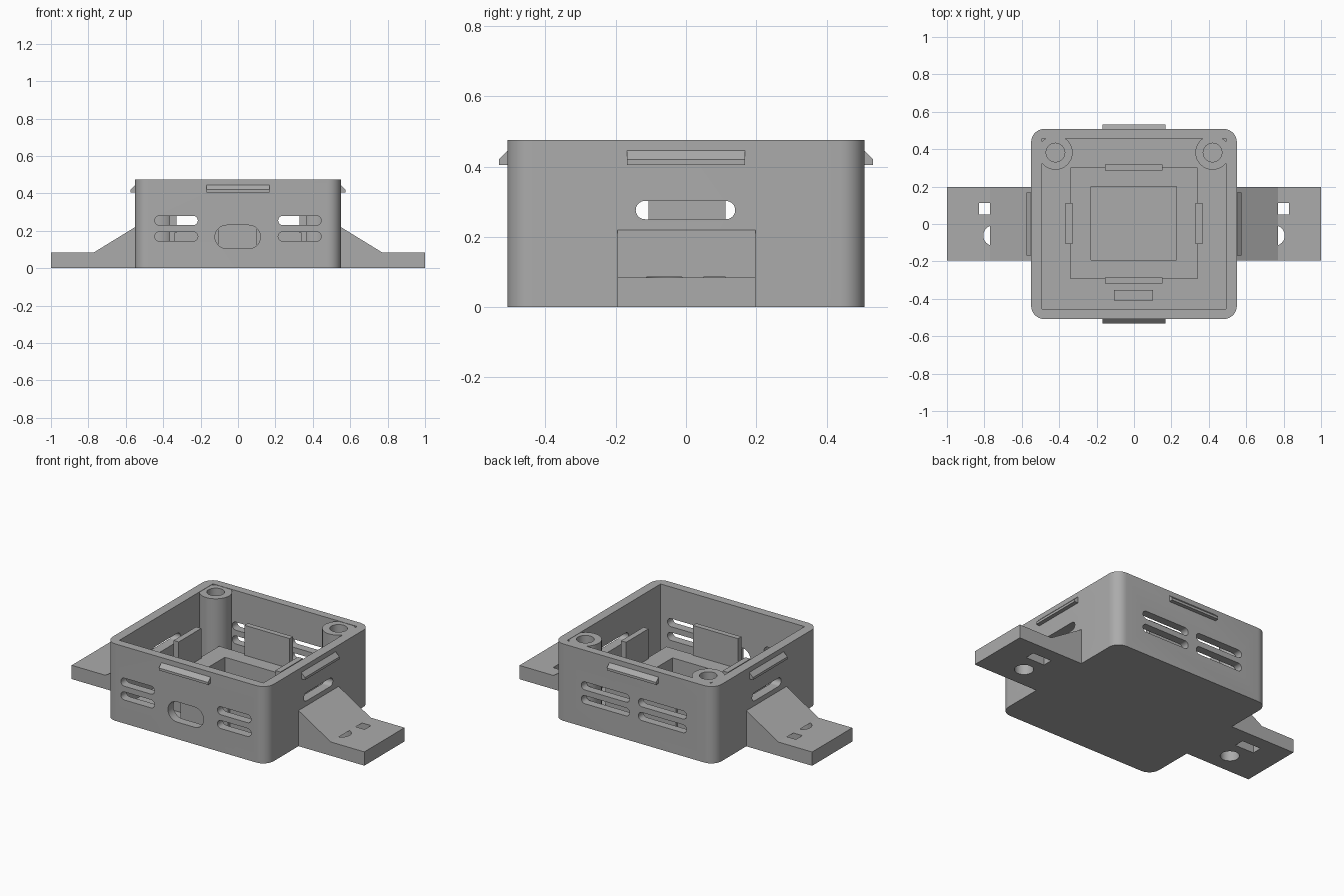
import bpy, bmesh, math
from mathutils import Vector

cube = bpy.data.objects.get("Cube")
if cube:
    bpy.data.objects.remove(cube)

grey = bpy.data.materials.new("matte_grey")
grey.use_nodes = True
grey.diffuse_color = (0.41, 0.41, 0.41, 1)
grey.node_tree.nodes["Principled BSDF"].inputs["Base Color"].default_value = (0.41, 0.41, 0.41, 1)

AXES = {"x": lambda a, b, t: (t, a, b),
        "y": lambda a, b, t: (a, t, b),
        "z": lambda a, b, t: (a, b, t)}


def prism(name, outline, axis, lo, hi):
    """Extrude a 2D outline along an axis."""
    bm = bmesh.new()
    place = AXES[axis]
    base = bm.faces.new([bm.verts.new(place(a, b, lo)) for a, b in outline])
    ext = bmesh.ops.extrude_face_region(bm, geom=[base])
    step = Vector(place(0, 0, hi - lo))
    bmesh.ops.translate(bm, vec=step, verts=[v for v in ext["geom"] if isinstance(v, bmesh.types.BMVert)])
    bmesh.ops.recalc_face_normals(bm, faces=bm.faces)
    mesh = bpy.data.meshes.new(name)
    bm.to_mesh(mesh)
    bm.free()
    mesh.materials.append(grey)
    ob = bpy.data.objects.new(name, mesh)
    bpy.context.collection.objects.link(ob)
    return ob


def rounded(a0, a1, b0, b1, r, n=8):
    """Rectangle outline with rounded corners."""
    pts = []
    corners = [(a1 - r, b1 - r), (a0 + r, b1 - r), (a0 + r, b0 + r), (a1 - r, b0 + r)]
    for q, (ca, cb) in enumerate(corners):
        for i in range(n + 1):
            t = math.pi / 2 * (q + i / n)
            p = (ca + r * math.cos(t), cb + r * math.sin(t))
            if not pts or math.dist(p, pts[-1]) > 1e-5:
                pts.append(p)
    if math.dist(pts[0], pts[-1]) < 1e-5:
        pts.pop()
    return pts


def stadium(a0, a1, b0, b1):
    return rounded(a0, a1, b0, b1, (b1 - b0) / 2)


def rect(a0, a1, b0, b1):
    return [(a0, b0), (a1, b0), (a1, b1), (a0, b1)]


def circle(a, b, r, n=32):
    return [(a + r * math.cos(math.tau * i / n), b + r * math.sin(math.tau * i / n)) for i in range(n)]


def cut(ob, cutters):
    """Subtract each cutter, then remove it."""
    bpy.context.view_layer.objects.active = ob
    for c in cutters:
        c.hide_render = True
        mod = ob.modifiers.new("cut", "BOOLEAN")
        mod.operation = "DIFFERENCE"
        mod.solver = "EXACT"
        mod.object = c
        bpy.ops.object.modifier_apply(modifier=mod.name)
        bpy.data.objects.remove(c)


def smooth(ob):
    bpy.ops.object.select_all(action="DESELECT")
    ob.select_set(True)
    bpy.context.view_layer.objects.active = ob
    bpy.ops.object.shade_smooth_by_angle(angle=math.radians(30))


FLOOR, TOP = 0.05, 0.475

# Open case with cavity, port and vents
case = prism("case", rounded(-0.55, 0.55, -0.508, 0.508, 0.07), "z", 0, TOP)
holes = [prism("cavity", rect(-0.492, 0.492, -0.455, 0.458), "z", FLOOR, 0.6),
         prism("port", stadium(-0.123, 0.12, 0.105, 0.23), "y", -0.6, -0.43)]
for s in (-1, 1):
    for z in (0.17, 0.255):
        for a0, a1, y0, y1 in ((0.215, 0.445, -0.6, -0.43), (0.03, 0.36, 0.43, 0.6)):
            lo, hi = sorted((s * a0, s * a1))
            holes.append(prism("vent", stadium(lo, hi, z - 0.025, z + 0.025), "y", y0, y1))
    lo, hi = sorted((s * 0.47, s * 0.6))
    holes.append(prism("side_vent", stadium(-0.143, 0.14, 0.25, 0.302), "x", lo, hi))
cut(case, holes)
smooth(case)

# Snap ridges on all four walls
ridge = [(-0.005, 0.405), (0.025, 0.405), (0.025, 0.42), (0, 0.445), (-0.005, 0.445)]
for s, side in ((-1, "right"), (1, "left")):
    prism(side + "_ridge", [(s * (0.55 + a), z) for a, z in ridge], "y", -0.168, 0.168)
for s, side in ((-1, "front"), (1, "back")):
    prism(side + "_ridge", [(s * (0.507 + a), z) for a, z in ridge], "x", -0.168, 0.168)

# Mounting ears with sloped gusset and blind holes below it
ear_profile = [(0.55, 0), (1, 0), (1, 0.085), (0.77, 0.085), (0.55, 0.22)]
for s, side in ((-1, "right"), (1, "left")):
    ear = prism(side + "_ear", [(s * x, z) for x, z in ear_profile], "y", -0.195, 0.197)
    lo, hi = sorted((s * 0.70, s * 0.83))
    cut(ear, [prism("slot", rect(lo, hi, 0.05, 0.112), "z", -0.1, 0.0851),
              prism("screw_hole", circle(s * 0.752, -0.062, 0.054), "z", -0.1, 0.0851)])
    smooth(ear)

# Screw posts in the back corners
for s, side in ((-1, "right"), (1, "left")):
    post = prism(side + "_screw_post", circle(s * 0.42, 0.382, 0.092), "z", FLOOR, TOP - 0.002)
    cut(post, [prism("bore", circle(s * 0.42, 0.382, 0.05), "z", 0.12, 0.6)])
    smooth(post)

# Board platform with central opening
platform = prism("platform", rect(-0.34, 0.34, -0.295, 0.302), "z", FLOOR, 0.19)
cut(platform, [prism("opening", rect(-0.23, 0.227, -0.192, 0.2), "z", FLOOR - 0.02, 0.4)])

# Retaining plates around the platform and stop behind the port
for s, fb, side in ((-1, "front", "right"), (1, "back", "left")):
    lo, hi = sorted((s * 0.285, s * 0.318))
    prism(fb + "_plate", rect(-0.155, 0.153, lo, hi), "z", FLOOR, 0.375)
    lo, hi = sorted((s * 0.33, s * 0.365))
    prism(side + "_plate", rect(lo, hi, -0.107, 0.113), "z", FLOOR, 0.375)
prism("port_stop", rect(-0.108, 0.102, -0.408, -0.353), "z", FLOOR, 0.26)
